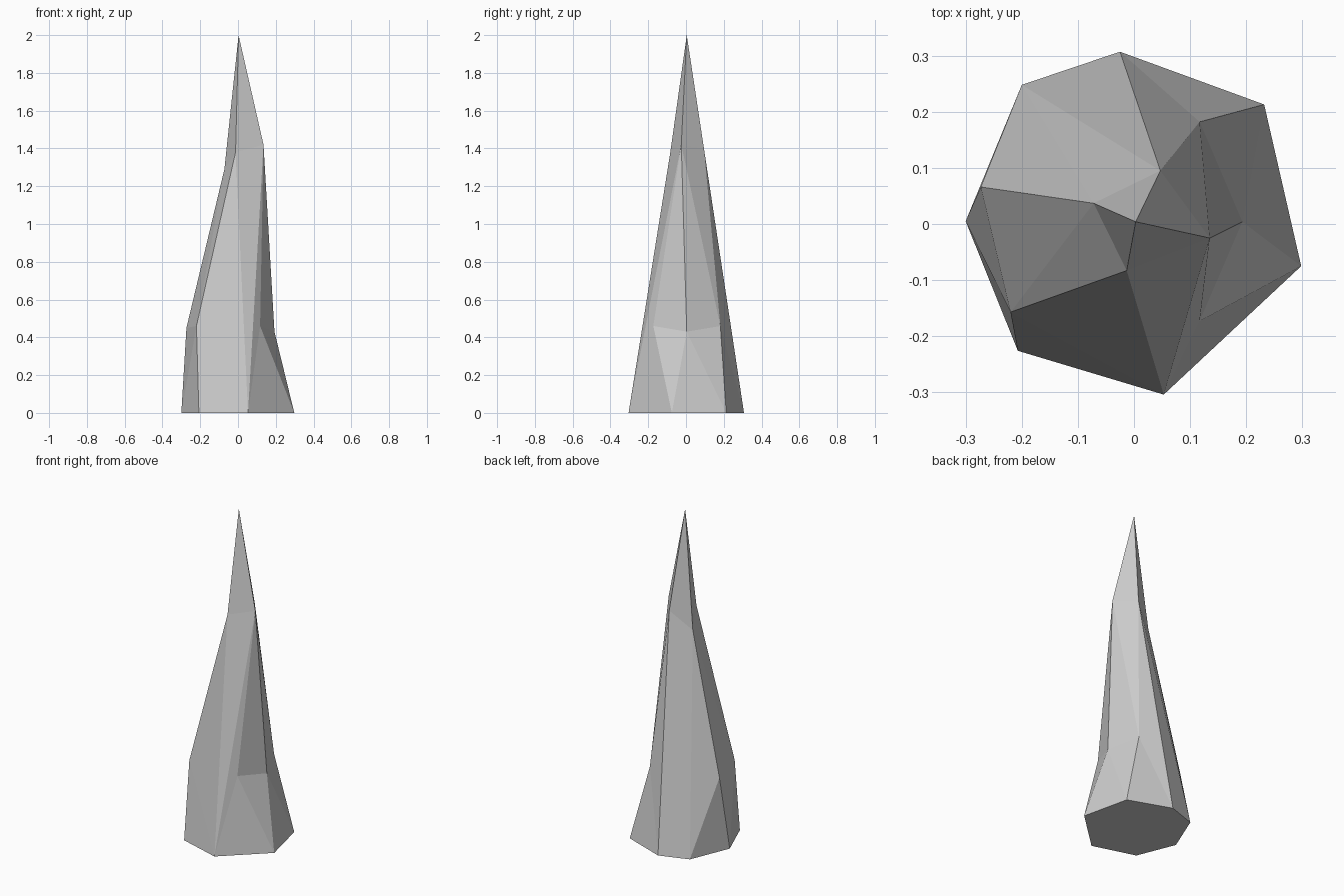
import bpy, bmesh

if "Cube" in bpy.data.objects:
    bpy.data.objects.remove(bpy.data.objects["Cube"])

bm = bmesh.new()


def ring(points):
    return [bm.verts.new(p) for p in points]


# Seven-sided foot on the ground, anticlockwise from the front left
foot = ring((x, y, 0) for x, y in [
    (-0.207, -0.226), (0.053, -0.304), (0.298, -0.075), (0.232, 0.213),
    (-0.025, 0.307), (-0.20, 0.248), (-0.30, 0.005)])

# Chipped shoulder corners and the collar below the point
shoulder = ring([
    (-0.22, -0.157, 0.46), (0.117, -0.173, 0.46), (0.193, 0.004, 0.43),
    (0.117, 0.182, 0.46), (-0.273, 0.066, 0.45)])
collar = ring([
    (-0.013, -0.083, 1.38), (0.135, -0.025, 1.42),
    (0.047, 0.095, 1.40), (-0.072, 0.037, 1.29)])
tip = bm.verts.new((0.003, 0.004, 2.0))

b, m, u = foot, shoulder, collar


def fan(center, *rim):
    for p, q in zip(rim, rim[1:]):
        bm.faces.new((center, p, q))


# Underside and pointed cap
bm.faces.new(foot[::-1])
fan(tip, *u, u[0])

# Long facets around the shaft
fan(b[1], b[2], m[1], u[1], u[0], m[0], b[0])       # front
fan(m[2], u[1], m[1], b[2], b[3], m[3], u[1])       # right notch
fan(m[3], b[3], b[4], u[2], u[1])                   # back right
fan(b[5], m[4], u[3], u[2], b[4])                   # back left
fan(b[6], b[0], m[0], m[4], b[5])                   # left foot
fan(m[0], u[0], u[3], m[4])                         # left shaft
bm.faces.new((b[2], m[2], m[1])) if not bm.faces.get((b[2], m[2], m[1])) else None

bmesh.ops.recalc_face_normals(bm, faces=bm.faces)
mesh = bpy.data.meshes.new("stone_spike")
bm.to_mesh(mesh)
bm.free()
spike = bpy.data.objects.new("stone_spike", mesh)
bpy.context.collection.objects.link(spike)
